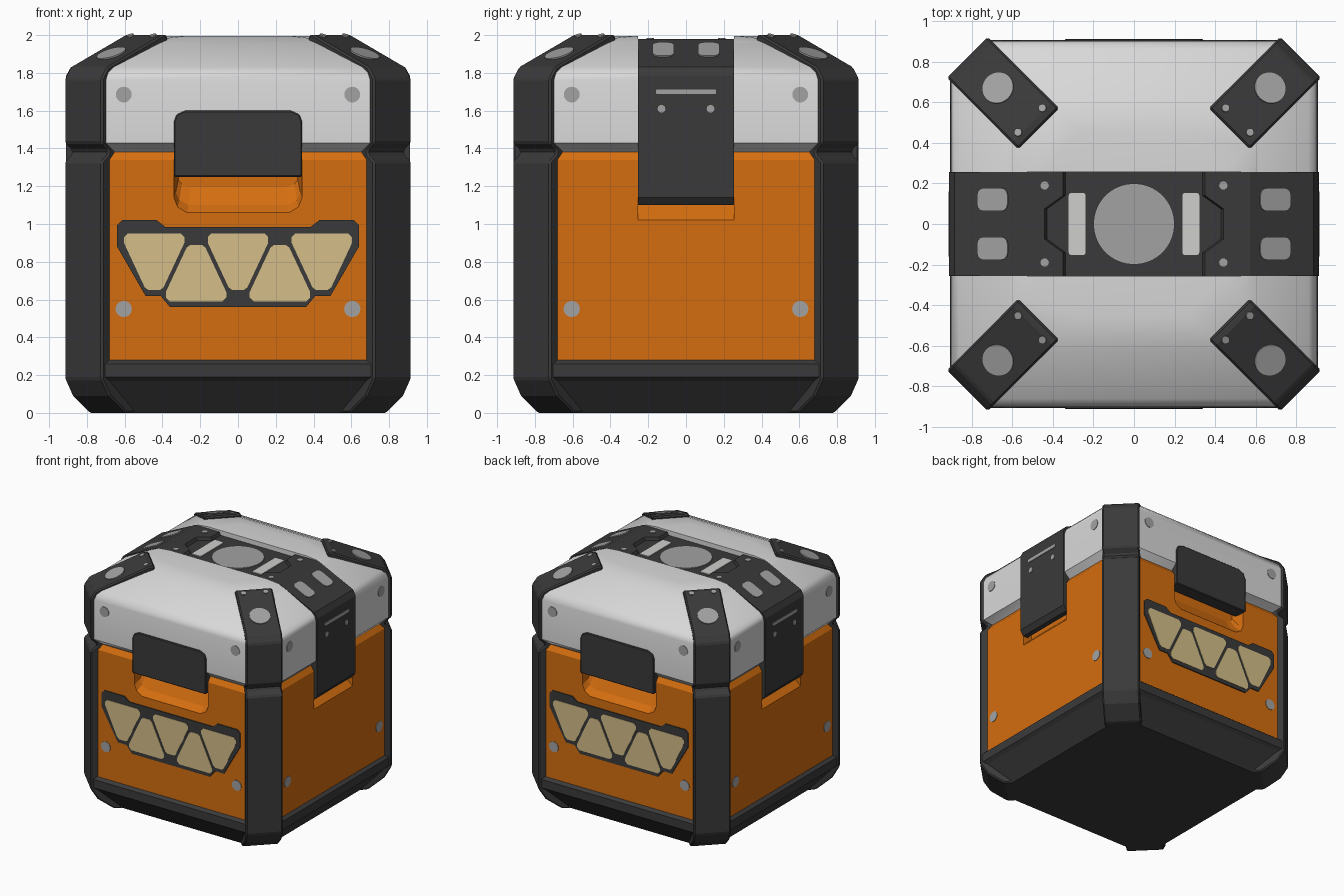
import bpy, bmesh, math
from mathutils import Matrix, Vector

if "Cube" in bpy.data.objects:
    bpy.data.objects.remove(bpy.data.objects["Cube"])

def material(name, rgb):
    m = bpy.data.materials.new(name)
    m.diffuse_color = (*rgb, 1)
    m.use_nodes = True
    m.node_tree.nodes["Principled BSDF"].inputs["Base Color"].default_value = m.diffuse_color
    return m

ORANGE = material("orange paint", (0.66, 0.155, 0.005))
DARK = material("dark rubber", (0.042, 0.042, 0.043))
SILVER = material("silver lid", (0.69, 0.69, 0.69))
GREY = material("grey metal", (0.37, 0.365, 0.365))
CREAM = material("cream lamp", (0.66, 0.52, 0.25))
WHITE = material("pale bar", (0.62, 0.62, 0.61))

def rot(deg):
    return Matrix.Rotation(math.radians(deg), 4, 'Z')

def loft(name, rings, mat, matrix=Matrix(), bevel=0, smooth=False):
    """Closed solid through rings of equal point count."""
    bm = bmesh.new()
    loops = [[bm.verts.new(matrix @ Vector(p)) for p in r] for r in rings]
    n = len(loops[0])
    for a, b in zip(loops, loops[1:]):
        for i in range(n):
            j = (i + 1) % n
            bm.faces.new((a[i], a[j], b[j], b[i]))
    bm.faces.new(loops[0])
    bm.faces.new(loops[-1])
    bmesh.ops.recalc_face_normals(bm, faces=bm.faces)
    me = bpy.data.meshes.new(name)
    bm.to_mesh(me)
    bm.free()
    ob = bpy.data.objects.new(name, me)
    bpy.context.collection.objects.link(ob)
    if mat:
        me.materials.append(mat)
    if bevel:
        mod = ob.modifiers.new("bevel", 'BEVEL')
        mod.width, mod.segments, mod.limit_method = bevel, 1, 'ANGLE'
    if smooth:
        bpy.ops.object.select_all(action='DESELECT')
        ob.select_set(True)
        bpy.context.view_layer.objects.active = ob
        bpy.ops.object.shade_smooth_by_angle(angle=math.radians(32))
    return ob

def cut(ob, cutter):
    mod = ob.modifiers.new("cut", 'BOOLEAN')
    mod.operation, mod.solver, mod.object = 'DIFFERENCE', 'EXACT', cutter
    bpy.context.view_layer.objects.active = ob
    bpy.ops.object.modifier_apply(modifier=mod.name)
    bpy.data.objects.remove(cutter)

def octagon(h, z, c=0.18):
    k = h - c
    return [(h, -k, z), (h, k, z), (k, h, z), (-k, h, z),
            (-h, k, z), (-h, -k, z), (-k, -h, z), (k, -h, z)]

def circle(r, n=20):
    return [(r * math.cos(i * math.tau / n), r * math.sin(i * math.tau / n)) for i in range(n)]

def rounded(hw, hh, r):
    pts = []
    for k, (sx, sy) in enumerate([(1, 1), (-1, 1), (-1, -1), (1, -1)]):
        for i in range(4):
            a = math.radians(90 * k + 30 * i)
            pts.append((sx * (hw - r) + r * math.cos(a), sy * (hh - r) + r * math.sin(a)))
    return pts

def plate(name, outline, centre, normal, mat, angle=0, thick=0.008):
    """Thin plate lying on a surface point, facing along the normal."""
    n = Vector(normal).normalized()
    u = Vector((0, 0, 1)).cross(n)
    u = u.normalized() if u.length > 1e-4 else Vector((1, 0, 0))
    v = n.cross(u)
    c = Vector(centre)
    rings = [[c + u * x + v * y + n * d for x, y in outline] for d in (-0.01, thick)]
    return loft(name, rings, mat, rot(angle))

def mirrored(half):
    return half + [(-x, y) for x, y in reversed(half)]

# Base tray, painted body and lid
loft("base", [octagon(h, z) for h, z in
     [(0.74, 0), (0.88, 0.17), (0.905, 0.19), (0.905, 0.26), (0.88, 0.28)]], DARK)
body = loft("body", [octagon(h, z) for h, z in [(0.88, 0.25), (0.88, 1.34), (0.85, 1.385)]], ORANGE)
lid = loft("lid", [octagon(h, z) for h, z in
           [(0.85, 1.38), (0.90, 1.43), (0.90, 1.76), (0.888, 1.80), (0.86, 1.83),
            (0.62, 1.955), (0.55, 1.985), (0.45, 1.995)]], SILVER, smooth=True)

# Channel for the strap across the lid top
box = [(-0.6, -0.255), (0.6, -0.255), (0.6, 0.255), (-0.6, 0.255)]
cut(lid, loft("channel_cutter", [[(x, y, z) for x, y in box] for z in (1.90, 2.1)], None))

# Finger pockets: front and back below the clasps, sides below the strap
scoop = mirrored([(0.34, 1.33), (0.34, 1.14), (0.32, 1.09), (0.27, 1.06)])
for a in (0, 180):
    rings = [[(x * s, y, 1.33 + (z - 1.33) * t) for x, z in scoop]
             for y, s, t in [(-0.95, 1, 1), (-0.88, 1, 1), (-0.83, 0.97, 0.85), (-0.78, 0.93, 0.5)]]
    cut(body, loft("scoop_cutter", rings, None, rot(a)))
    side = [(0.95, 0.95), (0.80, 1.10), (0.80, 1.30), (0.95, 1.30)]
    cut(body, loft("side_cutter", [[(x, y, z) for x, z in side] for y in (-0.255, 0.255)],
                   None, rot(a)))

# Corner posts: a diagonal profile given a constant width
post = [(0.62, 0), (0.69, 0), (0.78, 0.09), (0.82, 0.18), (0.82, 1.33), (0.785, 1.37),
        (0.785, 1.39), (0.82, 1.43), (0.82, 1.77), (0.79, 1.83), (0.50, 2.0), (0.47, 2.0),
        (0.47, 1.93), (0.70, 1.75), (0.70, 0.12)]
for a in (0, 90, 180, 270):
    loft("corner_post", [[(d + t, d - t, z) for d, z in post] for t in (-0.1, 0.1)],
         DARK, rot(a), bevel=0.012)
    slope = (0.12, 0.12, 0.41)
    plate("post_cap", circle(0.08, 28), (0.67, 0.67, 1.90), slope, GREY, a)
    for s in (-0.06, 0.06):
        plate("post_screw", circle(0.02, 10), (0.51 + s, 0.51 - s, 1.994), slope, GREY, a)
    # Panel rivets on each side
    for x in (-0.605, 0.605):
        plate("lid_rivet", circle(0.042), (x, -0.90, 1.685), (0, -1, 0), GREY, a, 0.004)
        plate("body_rivet", circle(0.043), (x, -0.88, 0.55), (0, -1, 0), GREY, a, 0.004)

# Strap over the lid
strap = mirrored([(0.60, 1.75), (0.84, 1.75), (0.84, 1.10), (0.88, 1.10), (0.91, 1.14),
                  (0.91, 1.785), (0.885, 1.83), (0.57, 1.98), (0.55, 1.98), (0.55, 1.955)])
loft("strap", [[(x, y, z) for x, z in strap] for y in (-0.255, 0.255)], DARK)
step = [(0.56, -0.255), (0.56, 0.255), (0.35, 0.255), (0.35, 0.14), (0.44, 0.075),
        (0.44, -0.075), (0.35, -0.14), (0.35, -0.255)]
toe = [(x - (0.015 if x < 0.5 else 0), y) for x, y in step]
plate("strap_disc", circle(0.2, 40), (0, 0, 1.955), (0, 0, 1), GREY)
for a in (0, 180):
    loft("strap_step", [[(x, y, 1.95) for x, y in toe], [(x, y, 1.98) for x, y in step]],
         DARK, rot(a))
    plate("strap_bar", rounded(0.044, 0.155, 0.015), (0.28, 0, 1.955), (0, 0, 1), WHITE, a)
    plate("strap_slot", rounded(0.16, 0.013, 0.01), (0.91, 0, 1.70), (1, 0, 0), GREY, a, 0.004)
    for s in (-1, 1):
        plate("strap_screw", circle(0.021, 10), (0.44, 0.19 * s, 1.98), (0, 0, 1), GREY, a, 0.004)
        plate("strap_button", rounded(0.057, 0.083, 0.035), (0.695, 0.12 * s, 1.92),
              (0.15, 0, 0.315), GREY, a)
        plate("strap_dot", circle(0.021, 10), (0.91, 0.13 * s, 1.61), (1, 0, 0), GREY, a, 0.004)

# Clasps and lamp panels, front and back
clasp = mirrored([(0.34, 1.25), (0.34, 1.54), (0.325, 1.58), (0.28, 1.60)])
frame = mirrored([(0.36, 0.56), (0.41, 0.62), (0.49, 0.62), (0.64, 0.88), (0.64, 0.995),
                  (0.615, 1.02), (0.43, 1.02), (0.385, 0.985)])
down = mirrored([(0.03, -0.15), (0.05, -0.135), (0.16, 0.10), (0.16, 0.13), (0.14, 0.15)])
up = [(x, -y) for x, y in down]
for a in (0, 180):
    loft("clasp", [[(x, y, z) for x, z in clasp] for y in (-0.80, -0.912)], DARK, rot(a), bevel=0.006)
    plate("lamp_frame", frame, (0, -0.88, 0), (0, -1, 0), DARK, a)
    for i in range(-2, 3):
        plate("lamp", up if i % 2 else down, (i * 0.222, -0.888, 0.74 if i % 2 else 0.80),
              (0, -1, 0), CREAM, a, 0.003)
